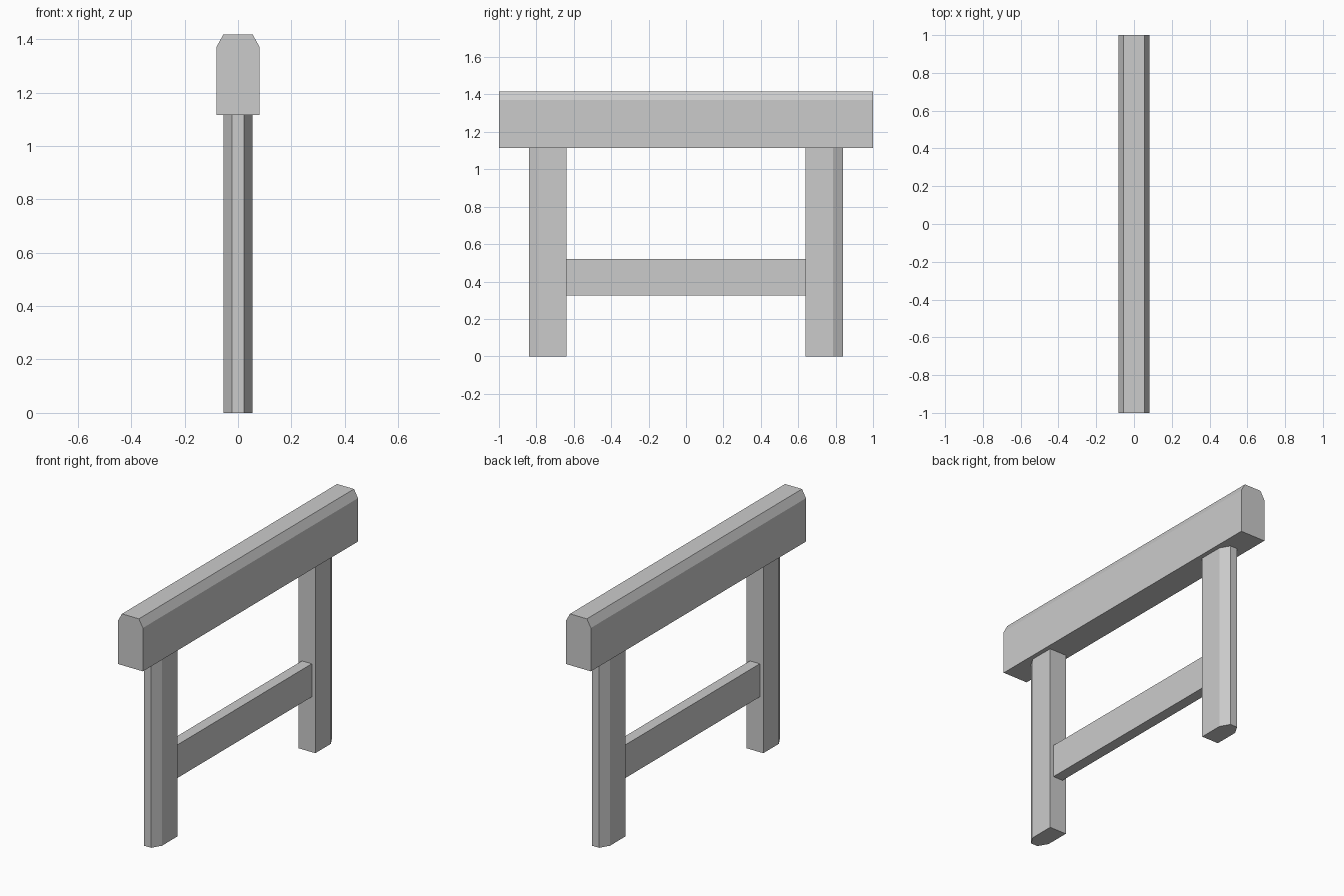
import bpy, bmesh
from mathutils import Vector

cube = bpy.data.objects.get("Cube")
if cube:
    bpy.data.objects.remove(cube, do_unlink=True)

# Single plain grey
grey = bpy.data.materials.new("light_grey")
grey.use_nodes = True
colour = (0.6, 0.6, 0.6, 1)
grey.diffuse_color = colour
grey.node_tree.nodes["Principled BSDF"].inputs["Base Color"].default_value = colour


def prism(name, profile, sweep):
    """Sweep a closed flat profile along a vector."""
    bm = bmesh.new()
    face = bm.faces.new([bm.verts.new(p) for p in profile])
    swept = bmesh.ops.extrude_face_region(bm, geom=[face])["geom"]
    verts = [v for v in swept if isinstance(v, bmesh.types.BMVert)]
    bmesh.ops.translate(bm, verts=verts, vec=Vector(sweep))
    bmesh.ops.recalc_face_normals(bm, faces=bm.faces)
    mesh = bpy.data.meshes.new(name)
    bm.to_mesh(mesh)
    bm.free()
    mesh.materials.append(grey)
    obj = bpy.data.objects.new(name, mesh)
    bpy.context.collection.objects.link(obj)
    return obj


def mirrored(half):
    """Complete a half outline with its reflection across x = 0."""
    return half + [(-x, y, z) for x, y, z in reversed(half)]


LEG_INNER, LEG_OUTER = 0.64, 0.84
BEAM_BOTTOM, BEAM_TOP = 1.115, 1.417

# Top beam with chamfered upper edges
prism("top_beam",
      mirrored([(0.081, -1, BEAM_BOTTOM), (0.081, -1, 1.37), (0.055, -1, BEAM_TOP)]),
      (0, 2, 0))

# Legs with chamfered outer corners
for name, side in (("front_leg", -1), ("back_leg", 1)):
    prism(name,
          mirrored([(0.055, side * LEG_INNER, 0), (0.055, side * 0.785, 0),
                    (0.023, side * LEG_OUTER, 0)]),
          (0, 0, BEAM_BOTTOM))

# Lower rail between the legs
prism("lower_rail",
      mirrored([(0.032, -LEG_INNER, 0.325), (0.032, -LEG_INNER, 0.52)]),
      (0, 2 * LEG_INNER, 0))
